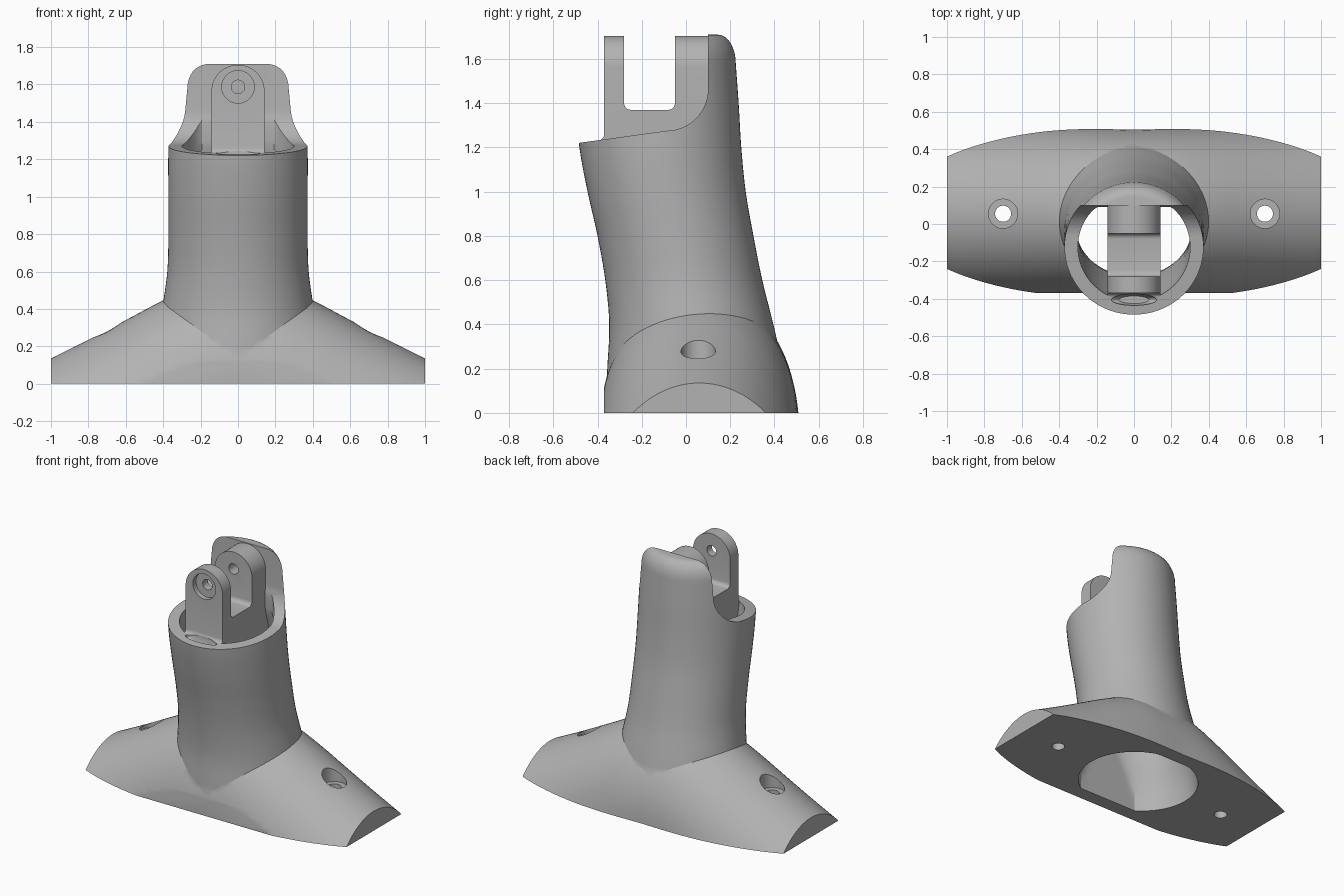
import bpy, bmesh, math
from mathutils import Vector

if "Cube" in bpy.data.objects:
    bpy.data.objects.remove(bpy.data.objects["Cube"])

grey = bpy.data.materials.new("plain grey")
grey.use_nodes = True
grey.diffuse_color = (0.45, 0.45, 0.45, 1)
grey.node_tree.nodes["Principled BSDF"].inputs["Base Color"].default_value = (0.45, 0.45, 0.45, 1)


def finish(bm, name):
    bmesh.ops.recalc_face_normals(bm, faces=bm.faces)
    mesh = bpy.data.meshes.new(name)
    bm.to_mesh(mesh)
    bm.free()
    mesh.materials.append(grey)
    obj = bpy.data.objects.new(name, mesh)
    bpy.context.collection.objects.link(obj)
    return obj


def loft(name, rings):
    bm = bmesh.new()
    rows = [[bm.verts.new(p) for p in ring] for ring in rings]
    for a, b in zip(rows, rows[1:]):
        for i in range(len(a)):
            j = (i + 1) % len(a)
            bm.faces.new((a[i], a[j], b[j], b[i]))
    bm.faces.new(rows[0])
    bm.faces.new(rows[-1])
    return finish(bm, name)


def prism(name, points, axis, lo, hi):
    """Extrude a 2D outline along x (outline in yz) or y (outline in xz)."""
    def place(p, t):
        return (t, p[0], p[1]) if axis == "x" else (p[0], t, p[1])
    return loft(name, [[place(p, t) for p in points] for t in (lo, hi)])


def cylinder(name, radius, start, end):
    start, end = Vector(start), Vector(end)
    turn = (end - start).to_track_quat("Z", "Y")
    ring = [turn @ Vector((radius * math.cos(a), radius * math.sin(a), 0))
            for a in (math.tau * i / 40 for i in range(40))]
    return loft(name, [[start + v for v in ring], [end + v for v in ring]])


def arc(cx, cz, r, a0, a1, n=12):
    angles = [math.radians(a0 + (a1 - a0) * i / n) for i in range(n + 1)]
    return [(cx + r * math.cos(a), cz + r * math.sin(a)) for a in angles]


def combine(target, other, operation):
    mod = target.modifiers.new("combine", "BOOLEAN")
    mod.operation, mod.solver, mod.object = operation, "EXACT", other
    bpy.context.view_layer.update()
    result = bpy.data.meshes.new_from_object(
        target.evaluated_get(bpy.context.evaluated_depsgraph_get()))
    target.modifiers.clear()
    target.data = result
    bpy.data.objects.remove(other)


def resample(keys, steps=5):
    """Smooth rows of numbers whose first entry is the height."""
    out = []
    for i in range(len(keys) - 1):
        p = [Vector(keys[min(max(k, 0), len(keys) - 1)]) for k in range(i - 1, i + 3)]
        h = p[2][0] - p[1][0]
        m1 = (p[2] - p[0]) * (h / (p[2][0] - p[0][0]))
        m2 = (p[3] - p[1]) * (h / (p[3][0] - p[1][0]))
        for s in range(steps):
            t = s / steps
            out.append(p[1] * (2*t**3 - 3*t*t + 1) + m1 * (t**3 - 2*t*t + t)
                       + p[2] * (3*t*t - 2*t**3) + m2 * (t**3 - t*t))
    return out + [Vector(keys[-1])]


def oval(z, front, back, width, low=-9, high=9, n=72):
    cy, d = (front + back) / 2, (back - front) / 2
    return [(width * math.cos(a), min(max(cy + d * math.sin(a), low), high), z)
            for a in (math.tau * i / n for i in range(n))]


# Arched base: an elliptical arch sinking toward both ends
ridge = resample([(0, 0.56), (0.2, 0.53), (0.4, 0.445), (0.6, 0.34), (0.8, 0.235), (1, 0.135)], 4)
rings = []
for x, top in [(-x, t) for x, t in ridge[:0:-1]] + [tuple(v) for v in ridge]:
    half, sink = 0.445 + 0.03 * abs(x), top - 0.6
    start = math.asin(-sink / 0.6)
    angles = [start + (math.pi - 2 * start) * i / 40 for i in range(41)]
    rings.append([(x, 0.06 + half * math.cos(a), max(0, sink + 0.6 * math.sin(a))) for a in angles])
body = loft("stand_body", rings)
combine(body, prism("front_trim", [(-1, -1), (-0.37, -1), (-0.37, 1), (-1, 1)], "x", -2, 2), "DIFFERENCE")

# Leaning column: height, front, back, half width
column_keys = [(0, -0.365, 0.485, 0.44), (0.2, -0.356, 0.44, 0.43), (0.4, -0.347, 0.395, 0.405),
               (0.6, -0.365, 0.345, 0.378), (0.8, -0.4, 0.305, 0.372), (1, -0.445, 0.27, 0.372),
               (1.2, -0.482, 0.25, 0.373), (1.4, -0.5, 0.238, 0.368), (1.58, -0.505, 0.225, 0.36)]
sections = [tuple(k) for k in resample(column_keys)]
for i in range(1, 9):
    a = math.radians(90 * i / 8)
    shrink = 0.08 * (1 - math.cos(a))
    sections.append((1.58 + 0.13 * math.sin(a), -0.505 + shrink, 0.225 - shrink, 0.36 - shrink))
combine(body, loft("column", [oval(*s) for s in sections]), "UNION")

# Open the front of the column, leaving a tall back shield
opening = [(-1, 1.15), (-0.49, 1.22), (-0.09, 1.275)] + arc(-0.09, 1.465, 0.19, -80, 0, 14)
combine(body, prism("front_opening", opening + [(0.1, 2), (-1, 2)], "x", -1, 1), "DIFFERENCE")

# Hollow bore running down through the base
bore = resample([(-0.05, -0.34, 0.43, 0.41, -0.27, 0.41), (0.15, -0.33, 0.4, 0.39, -0.27, 0.38),
                 (0.4, -0.28, 0.33, 0.33, -0.27, 0.32), (0.8, -0.33, 0.24, 0.3, -0.33, 0.23),
                 (1.2, -0.41, 0.18, 0.3, -0.42, 0.12), (1.3, -0.42, 0.17, 0.3, -0.43, 0.095),
                 (1.6, -0.43, 0.16, 0.3, -0.44, 0.094)], 4)
combine(body, loft("bore", [oval(*b) for b in bore]), "DIFFERENCE")

# Clevis: two round-topped lugs joined by a block that fades into the walls
side = ([(-0.37, 1.8), (-0.37, 1.26)] + arc(-0.4, 1.26, 0.03, 0, -90, 5)[1:]
        + [(-0.43, 1.222), (-0.365, 0.8), (0.2, 1.1), (0.17, 1.45), (0.11, 1.5), (0.11, 1.8), (-0.05, 1.8)]
        + arc(-0.08, 1.4, 0.03, 0, -90, 5) + arc(-0.25, 1.4, 0.03, -90, -180, 5) + [(-0.28, 1.8)])
clevis = prism("clevis", side, "x", -0.3, 0.3)
arch = arc(0, 1.563, 0.142, 0, 180, 32) + [(-0.142, 0.4), (0.142, 0.4)]
combine(clevis, prism("arch", arch, "y", -1, 1), "INTERSECT")
combine(body, clevis, "UNION")

# Pivot hole with a counterbore, and a shallow scoop below it
combine(body, cylinder("pivot_hole", 0.036, (0, -0.6, 1.587), (0, 0.14, 1.587)), "DIFFERENCE")
combine(body, cylinder("pivot_counterbore", 0.087, (0, -0.6, 1.587), (0, -0.335, 1.587)), "DIFFERENCE")
scoop = loft("scoop", [[(x * k / 0.3, -0.405 + 0.03 * (y + 0.0) * k / 0.3, z) for x, y, _ in oval(0, -1, 1, 0.12)]
                       for k, z in ((0.2, 1.19), (0.3, 1.22), (0.3, 1.3))])
combine(body, scoop, "DIFFERENCE")

# Mounting screw holes on both feet
for sx in (-0.7, 0.7):
    combine(body, cylinder("screw_hole", 0.043, (sx, 0.055, -0.1), (sx, 0.055, 0.6)), "DIFFERENCE")
    combine(body, cylinder("screw_recess", 0.078, (sx, 0.055, 0.225), (sx, 0.055, 0.6)), "DIFFERENCE")

bpy.ops.object.select_all(action="DESELECT")
body.select_set(True)
bpy.context.view_layer.objects.active = body
bpy.ops.object.shade_smooth_by_angle(angle=math.radians(25))
